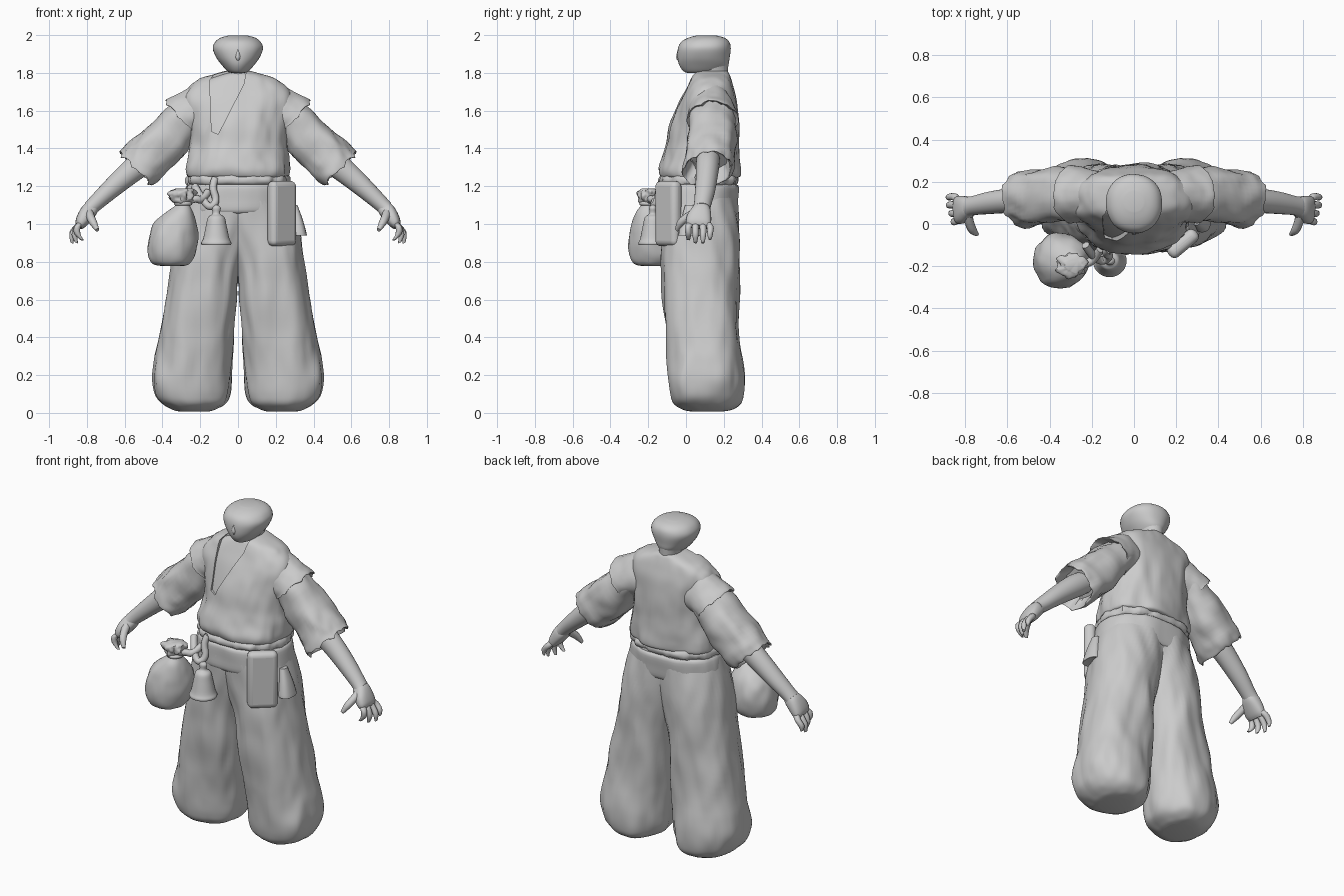
import bpy, bmesh, math
from mathutils import Vector, noise


def new_object(name, bm, mirror=False):
    bmesh.ops.recalc_face_normals(bm, faces=bm.faces)
    mesh = bpy.data.meshes.new(name)
    bm.to_mesh(mesh)
    bm.free()
    ob = bpy.data.objects.new(name, mesh)
    bpy.context.collection.objects.link(ob)
    if mirror:
        ob.modifiers.new("Mirror", "MIRROR").use_mirror_merge = False
    return ob


def spline(rows, steps):
    """Catmull-Rom through the rows."""
    out = []
    for i in range(len(rows) - 1):
        p0, p1 = rows[max(i - 1, 0)], rows[i]
        p2, p3 = rows[i + 1], rows[min(i + 2, len(rows) - 1)]
        for s in range(steps):
            t = s / steps
            out.append([b + 0.5 * t * (c - a + t * (2*a - 5*b + 4*c - d + t * (3*(b - c) + d - a)))
                        for a, b, c, d in zip(p0, p1, p2, p3)])
    return out + [list(rows[-1])]


def loft(name, rows, axis=(0, 0, 1), e=2.0, n=40, steps=4, fold=0.0, stretch=(8, 8, 2.5),
         ragged=0.0, mirror=False):
    """Skin over rings (cx, cy, cz, r_side, r_depth) across a fixed axis, with cloth folds."""
    ax = Vector(axis).normalized()
    v = Vector((0, 1, 0))
    v = (v - ax * v.dot(ax)).normalized()
    u = v.cross(ax)
    bm = bmesh.new()
    rings = []
    sections = spline(rows, steps)
    for i, (x, y, z, a, b) in enumerate(sections):
        ring = []
        for k in range(n):
            t = 2 * math.pi * k / n
            c, s = math.cos(t), math.sin(t)
            off = (u * a * math.copysign(abs(c) ** (2 / e), c)
                   + v * b * math.copysign(abs(s) ** (2 / e), s))
            p = Vector((x, y, z)) + off
            q = Vector(p[j] * stretch[j] for j in range(3))
            q2 = q * 2.3 + Vector((5, 3, 1))
            p += off * fold * (noise.noise(q) + 0.5 * noise.noise(q2))
            # Uneven hem towards the end of the tube
            p += ax * ragged * (i / len(sections)) ** 2 * noise.noise(Vector((c * 3, s * 3, 2)))
            ring.append(bm.verts.new(p))
        rings.append(ring)
    for r0, r1 in zip(rings, rings[1:]):
        for k in range(n):
            bm.faces.new((r0[k], r0[(k + 1) % n], r1[(k + 1) % n], r1[k]))
    bm.faces.new(rings[0])
    bm.faces.new(rings[-1])
    return new_object(name, bm, mirror)


def stack(name, rows, **kw):
    """Upright loft from rows (z, x_min, x_max, y_front, y_back)."""
    return loft(name, [((x0 + x1) / 2, (y0 + y1) / 2, z, (x1 - x0) / 2, (y1 - y0) / 2)
                       for z, x0, x1, y0, y1 in rows], **kw)


def sym(rows):
    return [(z, -r, r, y0, y1) for z, r, y0, y1 in rows]


def finger(name, pts, r):
    rows = [(*p, r * f, r * f) for p, f in zip(pts, (1.15, 1.05, 0.95, 0.5))]
    loft(name, rows, axis=Vector(pts[-1]) - Vector(pts[0]), n=12, steps=3, mirror=True)


def cord(name, pts, r):
    cu = bpy.data.curves.new(name, "CURVE")
    cu.dimensions, cu.bevel_depth, cu.bevel_resolution = "3D", r, 3
    sp = cu.splines.new("NURBS")
    sp.points.add(len(pts) - 1)
    for p, co in zip(sp.points, pts):
        p.co = (*co, 1)
    sp.use_endpoint_u, sp.order_u = True, 3
    cu.use_fill_caps = True
    ob = bpy.data.objects.new(name, cu)
    bpy.context.collection.objects.link(ob)


# Head and neck
stack("head", sym([(1.80, .035, .01, .15), (1.808, .055, -.012, .19), (1.84, .084, -.035, .222),
                   (1.88, .114, -.044, .23), (1.93, .134, -.042, .236), (1.965, .12, -.024, .228),
                   (1.987, .09, .015, .2), (1.999, .045, .06, .155)]), e=2.1, fold=.03)
stack("neck", sym([(1.74, .075, .05, .22), (1.80, .06, .06, .222), (1.86, .075, .06, .225)]))
stack("nose", sym([(1.865, .008, -.045, 0), (1.885, .018, -.052, 0), (1.93, .006, -.042, 0)]), n=12)

# Shirt with an open neckline, and the chest inside it
torso = [(1.245, .255, -.115, .265), (1.255, .27, -.135, .28), (1.29, .272, -.142, .285),
         (1.35, .262, -.125, .285), (1.42, .25, -.102, .28), (1.5, .25, -.085, .275),
         (1.58, .262, -.06, .27), (1.66, .28, -.03, .262), (1.72, .265, .0, .25),
         (1.765, .205, .022, .24), (1.795, .12, .038, .23), (1.81, .07, .06, .22)]
shirt = stack("shirt", sym(torso), e=2.4, n=72, steps=5, fold=.08, stretch=(9, 9, 4))
stack("chest", sym([(z - .006, r - .015, f + .014, b - .02) for z, r, f, b in torso[4:]]), e=2.4)
bm = bmesh.new()
tri = [(-.15, 1.76), (-.09, 1.84), (.05, 1.84), (.03, 1.74), (-.105, 1.475), (-.14, 1.49)]
face = bm.faces.new([bm.verts.new((x, -.3, z)) for x, z in tri])
ext = bmesh.ops.extrude_face_region(bm, geom=[face])["geom"]
bmesh.ops.translate(bm, vec=(0, .38, 0), verts=[g for g in ext if isinstance(g, bmesh.types.BMVert)])
cutter = new_object("neckline_cutter", bm)
cutter.hide_render = True
cutter.hide_viewport = True
cut = shirt.modifiers.new("Neckline", "BOOLEAN")
cut.operation, cut.object = "DIFFERENCE", cutter

# Short outer sleeves over long loose sleeves
loft("shoulder_cap", [(.12, .135, 1.645, .135, .095), (.20, .135, 1.615, .13, .118),
                      (.25, .138, 1.585, .128, .128), (.29, .14, 1.562, .127, .134),
                      (.30, .14, 1.553, .126, .136), (.292, .14, 1.56, .115, .124),
                      (.26, .14, 1.58, .09, .1)],
     axis=(.76, 0, -.65), fold=.08, stretch=(9, 9, 9), ragged=.05, mirror=True)
loft("sleeve", [(.25, .14, 1.58, .10, .115), (.31, .14, 1.52, .112, .12), (.40, .135, 1.42, .125, .128),
                (.48, .125, 1.345, .128, .136), (.52, .12, 1.308, .125, .138),
                (.54, .115, 1.292, .122, .132), (.53, .115, 1.302, .11, .12),
                (.48, .12, 1.35, .09, .1)],
     axis=(.72, 0, -.69), e=2.3, fold=.14, stretch=(7, 9, 7), ragged=.06, mirror=True)

# Forearms and hands
loft("forearm", [(.42, .12, 1.385, .06, .06), (.52, .115, 1.315, .066, .062),
                 (.60, .11, 1.25, .06, .058), (.69, .10, 1.17, .05, .053),
                 (.76, .088, 1.105, .042, .046), (.785, .082, 1.08, .04, .048)],
     axis=(.78, 0, -.62), n=24, mirror=True)
loft("palm", [(.765, .085, 1.10, .034, .035), (.785, .08, 1.075, .042, .05),
              (.81, .07, 1.04, .04, .064), (.832, .066, 1.005, .032, .066),
              (.842, .066, .985, .02, .056)],
     axis=(.55, -.08, -.83), e=2.5, n=24, mirror=True)
for i, (y, tip, x) in enumerate([(.012, .915, .825), (.05, .9, .855), (.09, .9, .88), (.128, .92, .882)]):
    finger(f"finger_{i + 1}", [(.825, .03 + i * .024, 1.01), (.85, y, .985),
                               ((.875 + x) / 2, y, (.98 + tip) / 2), (x, y, tip)], .017)
finger("thumb", [(.79, .045, 1.06), (.78, .005, 1.035), (.765, -.03, 1.005), (.745, -.05, .968)], .021)

# Baggy trousers
stack("trouser_leg", [(.008, .15, .31, .02, .2), (.018, .12, .35, -.02, .245),
                      (.05, .075, .405, -.065, .285), (.10, .053, .44, -.083, .302),
                      (.18, .04, .458, -.093, .308), (.28, .03, .442, -.10, .302),
                      (.40, .02, .412, -.108, .292), (.6, .002, .378, -.12, .282),
                      (.75, -.01, .355, -.128, .28), (.88, -.05, .333, -.13, .277),
                      (1.0, -.12, .308, -.128, .272), (1.14, -.17, .28, -.128, .268),
                      (1.22, -.18, .26, -.115, .26)],
      e=2.35, n=64, steps=6, fold=.095, mirror=True)

# Waist wrap and its gathered upper edge
stack("sash", sym([(1.05, .27, -.10, .24), (1.065, .289, -.135, .268), (1.13, .287, -.14, .276),
                   (1.20, .276, -.14, .278), (1.21, .25, -.12, .25)]), e=2.35, n=64, fold=.05)
stack("gathered_waist", sym([(1.2, .25, -.11, .25), (1.215, .268, -.134, .27), (1.24, .27, -.138, .275),
                             (1.265, .255, -.12, .26)]), e=2.4, n=80, fold=.07, stretch=(22, 22, 6))

# Drawstring pouch, hung from the sash
loft("pouch", [(-.35, -.175, .778, .06, .06), (-.352, -.175, .79, .1, .1), (-.35, -.175, .83, .124, .122),
               (-.348, -.175, .89, .134, .133), (-.342, -.175, .95, .129, .13),
               (-.33, -.178, 1.01, .108, .11), (-.308, -.19, 1.065, .068, .072),
               (-.292, -.198, 1.10, .037, .037), (-.29, -.2, 1.115, .037, .035)],
     fold=.1, stretch=(11, 11, 5))
loft("pouch_ruffle", [(-.29, -.2, 1.105, .035, .035), (-.292, -.2, 1.125, .055, .045),
                      (-.295, -.2, 1.15, .075, .056), (-.296, -.2, 1.175, .068, .05),
                      (-.29, -.2, 1.188, .04, .03)], fold=.45, stretch=(26, 26, 14))
bpy.ops.mesh.primitive_torus_add(location=(-.291, -.199, 1.108), major_radius=.038, minor_radius=.011,
                                 major_segments=24, minor_segments=8)
bpy.context.object.name = "pouch_tie"
cord("pouch_cord", [(-.28, -.19, 1.11), (-.23, -.19, 1.14), (-.19, -.17, 1.12), (-.16, -.12, 1.17)], .02)
cord("sash_knot", [(-.23, -.10, 1.2), (-.2, -.15, 1.15), (-.15, -.18, 1.08), (-.11, -.15, 1.12),
                   (-.14, -.14, 1.2), (-.12, -.12, 1.24)], .02)

# Bell
loft("bell", [(-.115, -.175, .9, .055, .055), (-.115, -.175, .888, .074, .072), (-.115, -.175, .9, .08, .077),
              (-.115, -.175, .925, .069, .067), (-.115, -.175, .99, .055, .054),
              (-.115, -.175, 1.035, .044, .043), (-.115, -.175, 1.055, .02, .02),
              (-.115, -.175, 1.085, .024, .02), (-.115, -.175, 1.1, .01, .01)], n=28)

# Flat case on the other hip, with a small hanging tag
bpy.ops.mesh.primitive_cube_add(size=1, location=(.232, -.093, 1.055), rotation=(0, 0, math.radians(40)))
case = bpy.context.object
case.name = "hip_case"
case.scale = (.17, .068, .345)
bpy.ops.object.transform_apply(location=False, rotation=False, scale=True)
bev = case.modifiers.new("Round", "BEVEL")
bev.width, bev.segments = .03, 5
loft("hip_tag", [(.325, .02, .94, .036, .055), (.322, .02, .945, .042, .06), (.312, .02, 1.02, .032, .045),
                 (.295, .02, 1.1, .02, .025)], n=20, e=2.5)

# Smooth shading throughout
bpy.ops.object.select_all(action="DESELECT")
for ob in bpy.context.scene.objects:
    if ob.type == "MESH" and not ob.hide_render:
        ob.select_set(True)
        bpy.context.view_layer.objects.active = ob
bpy.ops.object.shade_smooth_by_angle(angle=math.radians(50))
